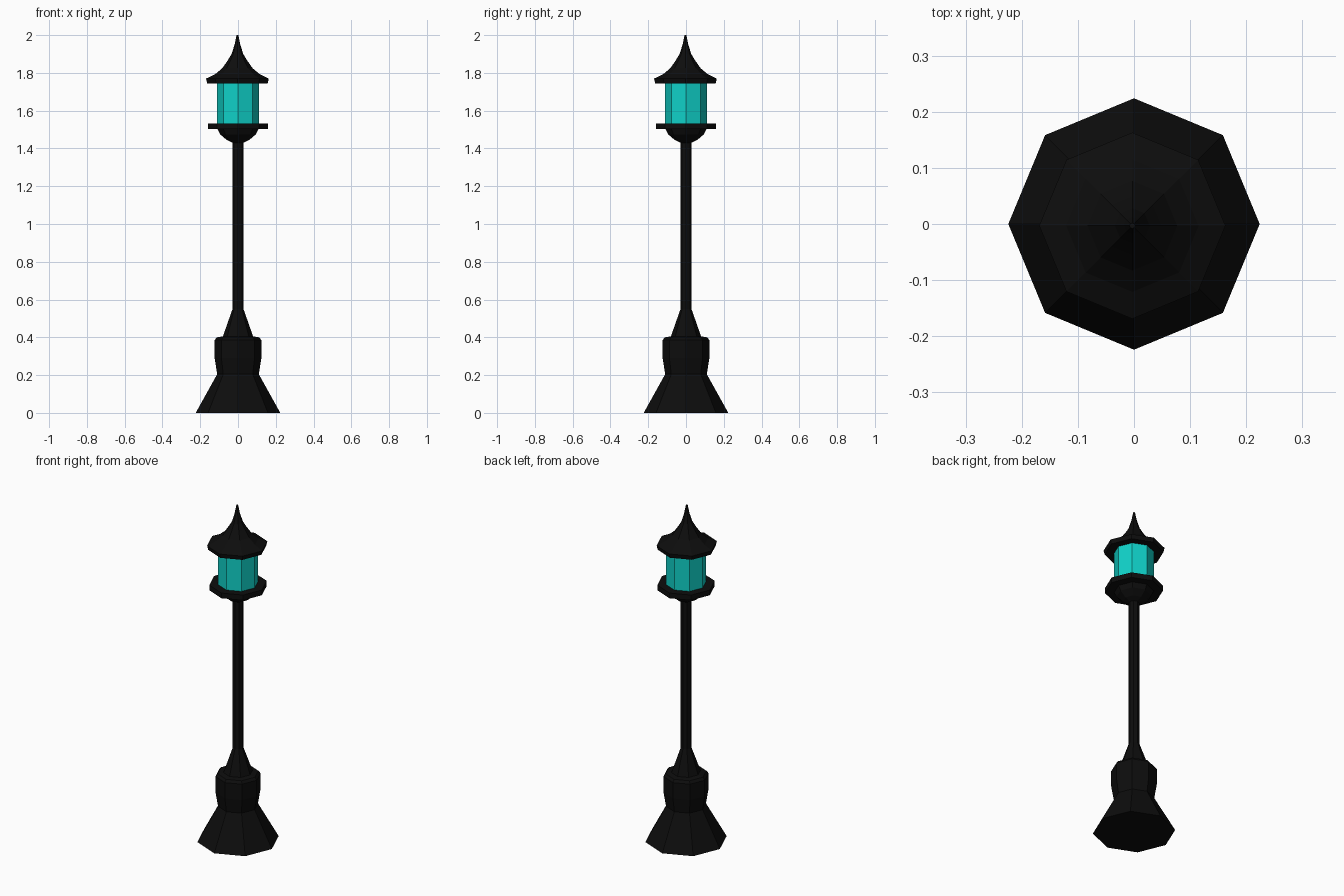
import bpy, bmesh
from math import cos, sin, pi

if "Cube" in bpy.data.objects:
    bpy.data.objects.remove(bpy.data.objects["Cube"])

SIDES = 8


def material(name, color):
    m = bpy.data.materials.new(name)
    m.diffuse_color = (*color, 1)
    m.use_nodes = True
    m.node_tree.nodes["Principled BSDF"].inputs["Base Color"].default_value = m.diffuse_color
    return m


iron = material("black_iron", (0.004, 0.004, 0.004))
teal = material("teal_glass", (0.005, 0.64, 0.58))


def lathe(name, profile, mat, offset=0.0):
    """Octagonal flat-faced turning of (radius, z) points, capped at both ends."""
    bm = bmesh.new()
    rings = [[bm.verts.new((r * cos(2 * pi * i / SIDES), r * sin(2 * pi * i / SIDES), z))
              for i in range(SIDES)] for r, z in profile]
    for low, high in zip(rings, rings[1:]):
        for i in range(SIDES):
            j = (i + 1) % SIDES
            bm.faces.new((low[i], low[j], high[j], high[i]))
    bm.faces.new(rings[0][::-1])
    bm.faces.new(rings[-1])
    bmesh.ops.recalc_face_normals(bm, faces=bm.faces)
    mesh = bpy.data.meshes.new(name)
    bm.to_mesh(mesh)
    bm.free()
    mesh.materials.append(mat)
    obj = bpy.data.objects.new(name, mesh)
    obj.location = (offset, offset, 0)
    bpy.context.collection.objects.link(obj)
    return obj


# Flared foot, collar and tapered neck
lathe("base", [(0.224, 0), (0.11, 0.205), (0.124, 0.29), (0.124, 0.385),
               (0.112, 0.40), (0.08, 0.405), (0.029, 0.55)], iron)

# Slender post
lathe("pole", [(0.029, 0.54), (0.029, 1.45)], iron)

# Cup under the lantern and its wide plate
lathe("lantern_cup", [(0.029, 1.43), (0.06, 1.445), (0.095, 1.475), (0.11, 1.505)], iron)
lathe("lantern_plate", [(0.158, 1.502), (0.158, 1.533)], iron)

# Glowing glass
lathe("lantern_glass", [(0.11, 1.53), (0.11, 1.75)], teal)

# Concave roof with eave and spire, slightly off centre
lathe("roof", [(0.16, 1.745), (0.166, 1.77), (0.118, 1.793), (0.08, 1.825),
               (0.052, 1.865), (0.031, 1.90), (0.015, 1.95), (0.005, 2.0)], iron, -0.003)
